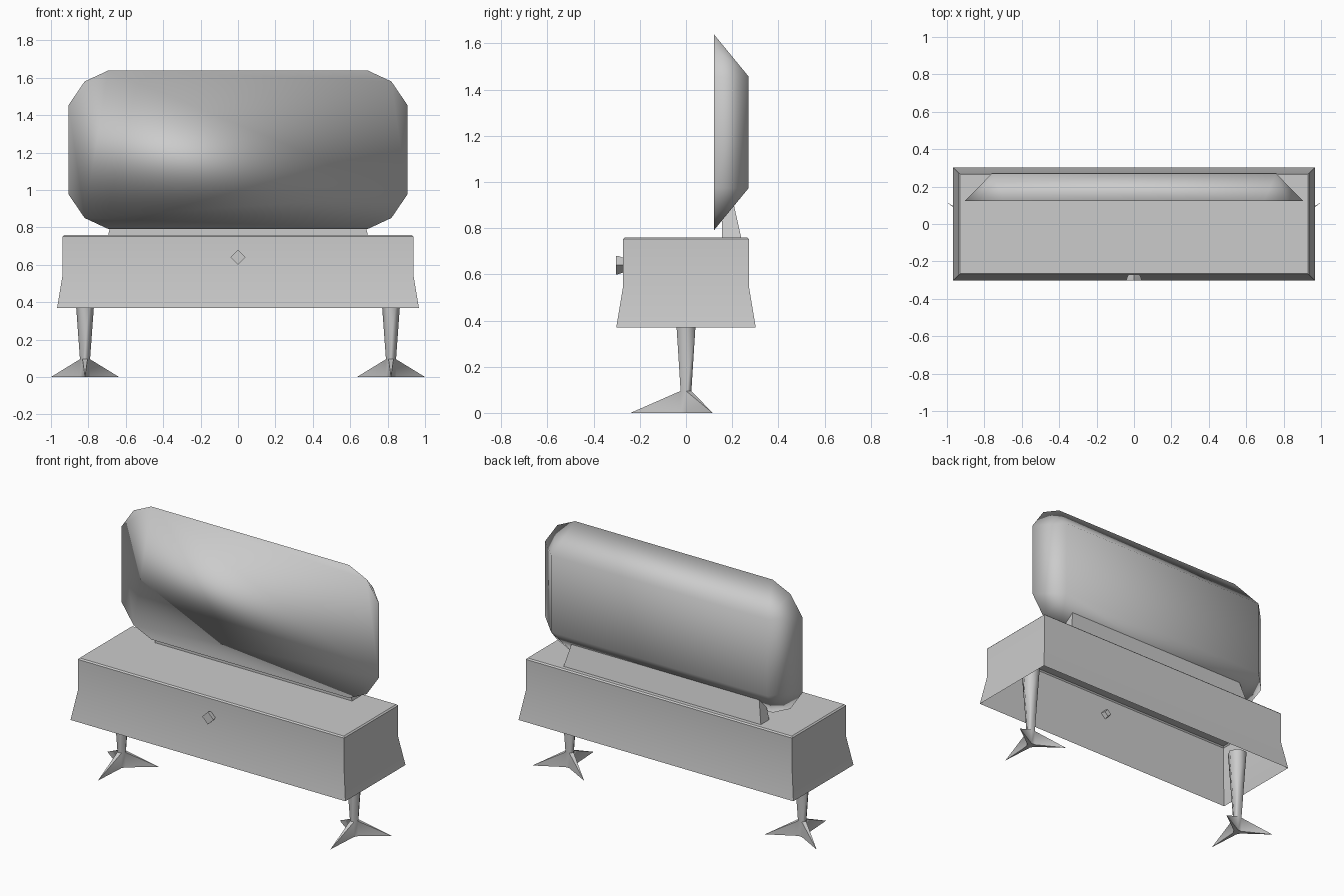
import bpy, bmesh, math

if "Cube" in bpy.data.objects:
    bpy.data.objects.remove(bpy.data.objects["Cube"])

grey = bpy.data.materials.new("light_grey")
grey.diffuse_color = (0.6, 0.6, 0.6, 1)
grey.use_nodes = True
grey.node_tree.nodes["Principled BSDF"].inputs["Base Color"].default_value = grey.diffuse_color


def make(name, verts, faces, angle=30):
    """Mesh object from points and faces, with consistent normals and smoothing."""
    mesh = bpy.data.meshes.new(name)
    mesh.from_pydata(verts, [], faces)
    bm = bmesh.new()
    bm.from_mesh(mesh)
    bmesh.ops.recalc_face_normals(bm, faces=bm.faces)
    bm.to_mesh(mesh)
    bm.free()
    mesh.materials.append(grey)
    ob = bpy.data.objects.new(name, mesh)
    bpy.context.collection.objects.link(ob)
    bpy.ops.object.select_all(action='DESELECT')
    ob.select_set(True)
    bpy.context.view_layer.objects.active = ob
    bpy.ops.object.shade_smooth_by_angle(angle=math.radians(angle))
    return ob


def loft(rings, cap_start=True, cap_end=True):
    """Join equal-length rings of points with quads."""
    n = len(rings[0])
    verts = [p for r in rings for p in r]
    faces = [(k * n + i, k * n + (i + 1) % n, (k + 1) * n + (i + 1) % n, (k + 1) * n + i)
             for k in range(len(rings) - 1) for i in range(n)]
    if cap_start:
        faces.append(tuple(range(n)))
    if cap_end:
        faces.append(tuple(range(len(verts) - n, len(verts))))
    return verts, faces


def rect(x, y0, y1, z):
    return [(-x, y0, z), (x, y0, z), (x, y1, z), (-x, y1, z)]


# Cabinet: flared shell, open underneath, with a fine chamfer round the top
make("cabinet", *loft([rect(0.967, -0.302, 0.302, 0.37),
                       rect(0.937, -0.272, 0.272, 0.55),
                       rect(0.937, -0.272, 0.272, 0.752),
                       rect(0.929, -0.264, 0.264, 0.76)], cap_start=False))

# Knob: diamond that narrows towards the drawer front and passes through it
make("knob", *loft([[(r, y, 0.64), (0, y, 0.64 + r), (-r, y, 0.64), (0, y, 0.64 - r)]
                    for r, y in ((0.04, -0.303), (0.04, -0.295), (0.031, -0.27), (0.024, -0.245))]))

# Mirror support: wedge-shaped rail behind the top
make("mirror_support", *loft([rect(0.695, 0.155, 0.24, 0.755),
                              rect(0.655, 0.155, 0.203, 0.92)]))

# Mirror: rounded front outline sloping back to a smaller rectangle
zc = 1.215
corner = [(0.905, 0.24), (0.82, 0.365), (0.695, 0.423)]
verts, faces = [], []
for sx, sz in ((1, 1), (-1, 1), (-1, -1), (1, -1)):
    pts = corner if sx == sz else corner[::-1]
    verts += [(sx * x, 0.122, zc + sz * z) for x, z in pts]
verts += [(sx * 0.76, 0.27, zc + sz * 0.243) for sx, sz in ((1, 1), (-1, 1), (-1, -1), (1, -1))]
faces += [tuple(range(12)), (12, 13, 14, 15)]
for c in range(4):
    a, b = 3 * c, 12 + c
    faces += [(a, a + 1, b), (a + 1, a + 2, b),
              (a + 2, (a + 3) % 12, 12 + (c + 1) % 4, b)]
make("mirror", verts, faces, 180)


# Legs: tapered six-sided posts, every other side drawn out into a pointed toe
def hexagon(cx, r, z):
    return [(cx + r * math.cos(math.radians(60 * i)), r * math.sin(math.radians(60 * i)), z)
            for i in range(6)]


for side, cx in (("left", -0.818), ("right", 0.818)):
    verts, faces = loft([hexagon(cx, 0.027, 0), hexagon(cx, 0.027, 0.095),
                         hexagon(cx, 0.047, 0.37), hexagon(cx, 0.06, 0.55)])
    for i, (tx, ty) in ((0, (0.182, 0.115)), (2, (-0.182, 0.115)), (4, (0, -0.24))):
        j = (i + 1) % 6
        faces = [f for f in faces if f != (i, j, 6 + j, 6 + i)]
        t = len(verts)
        verts.append((cx + tx, ty, 0))
        faces += [(i, j, t), (j, 6 + j, t), (6 + j, 6 + i, t), (6 + i, i, t)]
    make(side + "_leg", verts, faces, 60)
